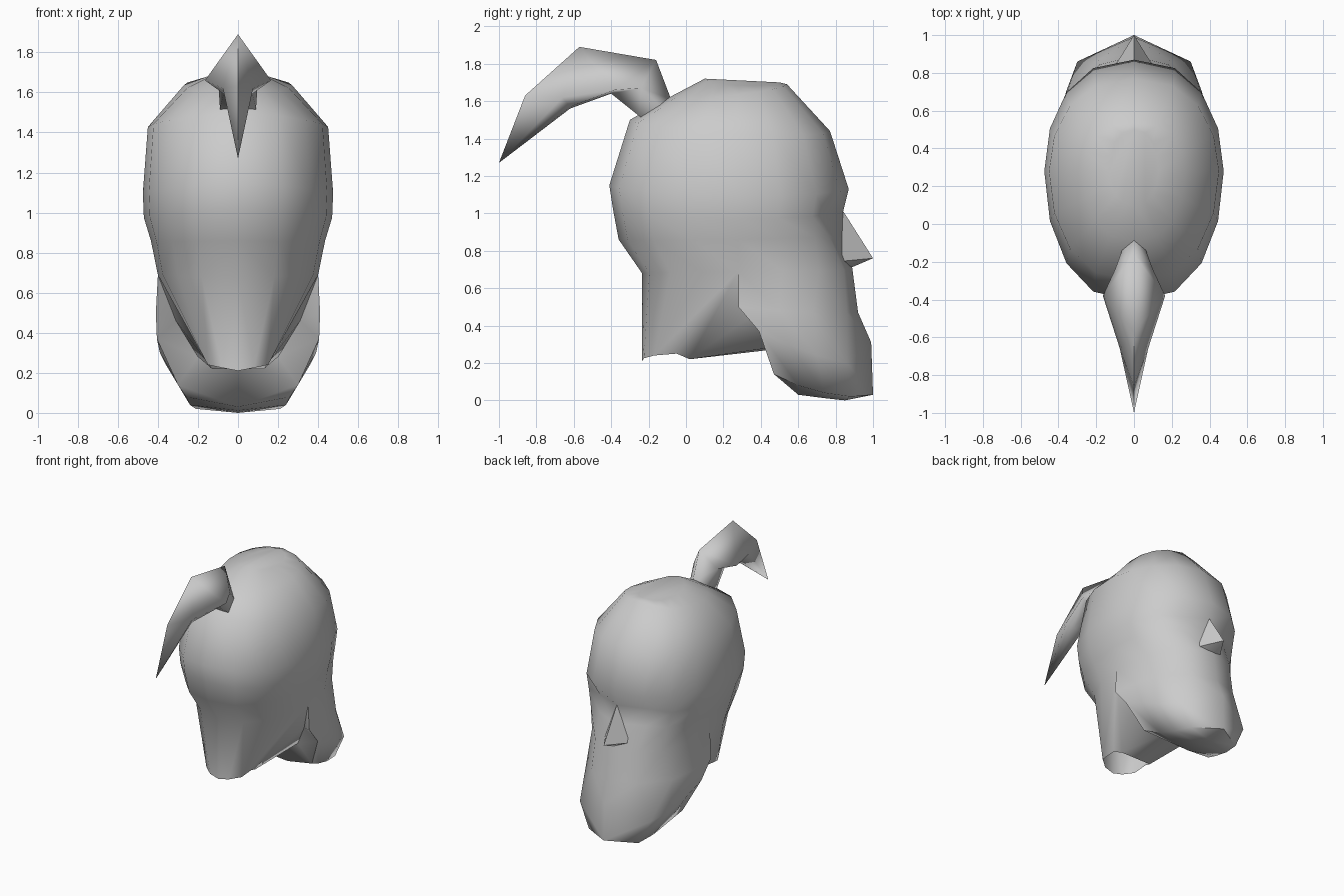
import bpy, bmesh, math

if "Cube" in bpy.data.objects:
    bpy.data.objects.remove(bpy.data.objects["Cube"])


def half_mesh(name, faces, angle=70):
    """Build faces given for the +x half, mirror them and weld the seam."""
    bm = bmesh.new()
    for s in (1, -1):
        for f in faces:
            pts = []
            for p in f:
                if p not in pts:
                    pts.append(p)
            if len(pts) > 2:
                bm.faces.new([bm.verts.new((s * x, y, z)) for x, y, z in pts])
    bmesh.ops.remove_doubles(bm, verts=bm.verts, dist=0.0005)
    bmesh.ops.recalc_face_normals(bm, faces=bm.faces)
    me = bpy.data.meshes.new(name)
    bm.to_mesh(me)
    bm.free()
    ob = bpy.data.objects.new(name, me)
    bpy.context.collection.objects.link(ob)
    bpy.ops.object.select_all(action='DESELECT')
    ob.select_set(True)
    bpy.context.view_layer.objects.active = ob
    bpy.ops.object.shade_smooth_by_angle(angle=math.radians(angle))
    return ob


def strips(rows):
    """Quads between neighbouring rows of points."""
    return [(a[i], a[i + 1], b[i + 1], b[i])
            for a, b in zip(rows, rows[1:]) for i in range(len(a) - 1)]


def half_ring(yb, zb, yf, zf, hw, drop, socket=0.0, n=8, ymid=0.28):
    """Half oval from the back centre to the face centre; socket dents the eye area."""
    out = []
    for i in range(n + 1):
        t = math.pi * i / n
        s, c = max(math.sin(t), 0), math.cos(t)
        y = ymid - c * ((ymid - yb) if c > 0 else (yf - ymid))
        z = zb + (zf - zb) * (y - yb) / (yf - yb) - drop * s
        if i == n - 1:
            y -= socket
        x = 0.0 if i in (0, n) else hw * s ** 0.82
        out.append((x, y, z))
    return out


# Skull: stacked ovals from crown to cheek level
skull = [half_ring(*r) for r in (
    (0.10, 1.72, 0.50, 1.70, 0.13, 0.025),
    (-0.09, 1.62, 0.54, 1.69, 0.27, 0.025),
    (-0.30, 1.50, 0.77, 1.44, 0.45, 0.04),
    (-0.41, 1.15, 0.87, 1.13, 0.475, 0.04),
    (-0.39, 1.02, 0.84, 1.01, 0.47, 0.04, 0.06),
    (-0.36, 0.86, 0.86, 0.88, 0.435, 0.01, 0.05),
    (-0.235, 0.68, 0.89, 0.70, 0.40, 0.0))]
faces = strips(skull) + [tuple(skull[0])]
cheek = skull[-1]

# Jaw and chin: rows from ear corner to face centre, rounded under to the middle
j1 = [(.41, .28, .50), (.40, .50, .48), (.36, .68, .47), (.20, .86, .47), (0, .92, .47)]
j2 = [(.405, .39, .37), (.39, .55, .30), (.36, .70, .24), (.30, .86, .20), (0, .99, .31)]
j3 = [(.30, .47, .14), (.26, .60, .08), (.24, .74, .04), (.21, .88, .02), (0, 1.0, .03)]
under = [(0, .45, .27), (0, .60, .03), (0, .74, .012), (0, .85, 0), (0, 1.0, .03)]
faces += strips([cheek[4:], j1, j2, j3, under])

# Neck: tapers to a small open end
neck = [(0, -.235, .21), (.08, -.225, .225), (.15, -.17, .24), (.15, -.05, .25), (.13, .02, .22)]
ear = cheek[4]
faces += strips([cheek[:5], neck[:3] + [neck[2]] * 2])
faces += [(neck[2], neck[3], ear), (neck[3], neck[4], ear)]

# Throat, with the jaw edge standing proud of it
fold, gullet, front = (.31, .36, .46), (.20, .44, .28), (0, .02, .22)
faces += [(ear, j1[0], fold), (neck[4], ear, fold), (fold, j1[0], j2[0], gullet),
          (neck[4], fold, gullet), (j2[0], j3[0], gullet),
          (neck[4], gullet, under[0], front), (gullet, j3[0], under[0])]
half_mesh("head", faces)

# Nose wedge, rooted in the face
top, tip, side, base = (0, .835, 1.02), (0, 1.0, .76), (.13, .79, .74), (0, .86, .70)
brow = (.08, .76, 1.02)
half_mesh("nose", [(top, tip, side, brow), (tip, base, side)], 60)

# Swept-back hair tuft: sections of top, side, lower edge, underside
tuft = [
    [(0, -.08, 1.61), (.06, -.13, 1.57), (.08, -.19, 1.48), (0, -.20, 1.48)],
    [(0, -.16, 1.82), (.10, -.24, 1.67), (.09, -.25, 1.52), (0, -.25, 1.52)],
    [(0, -.57, 1.89), (.165, -.38, 1.66), (.06, -.40, 1.64), (0, -.40, 1.64)],
    [(0, -.86, 1.63), (.075, -.66, 1.62), (.04, -.62, 1.57), (0, -.62, 1.56)],
    [(0, -1.0, 1.27)] * 4]
half_mesh("hair_tuft", strips(tuft), 110)
